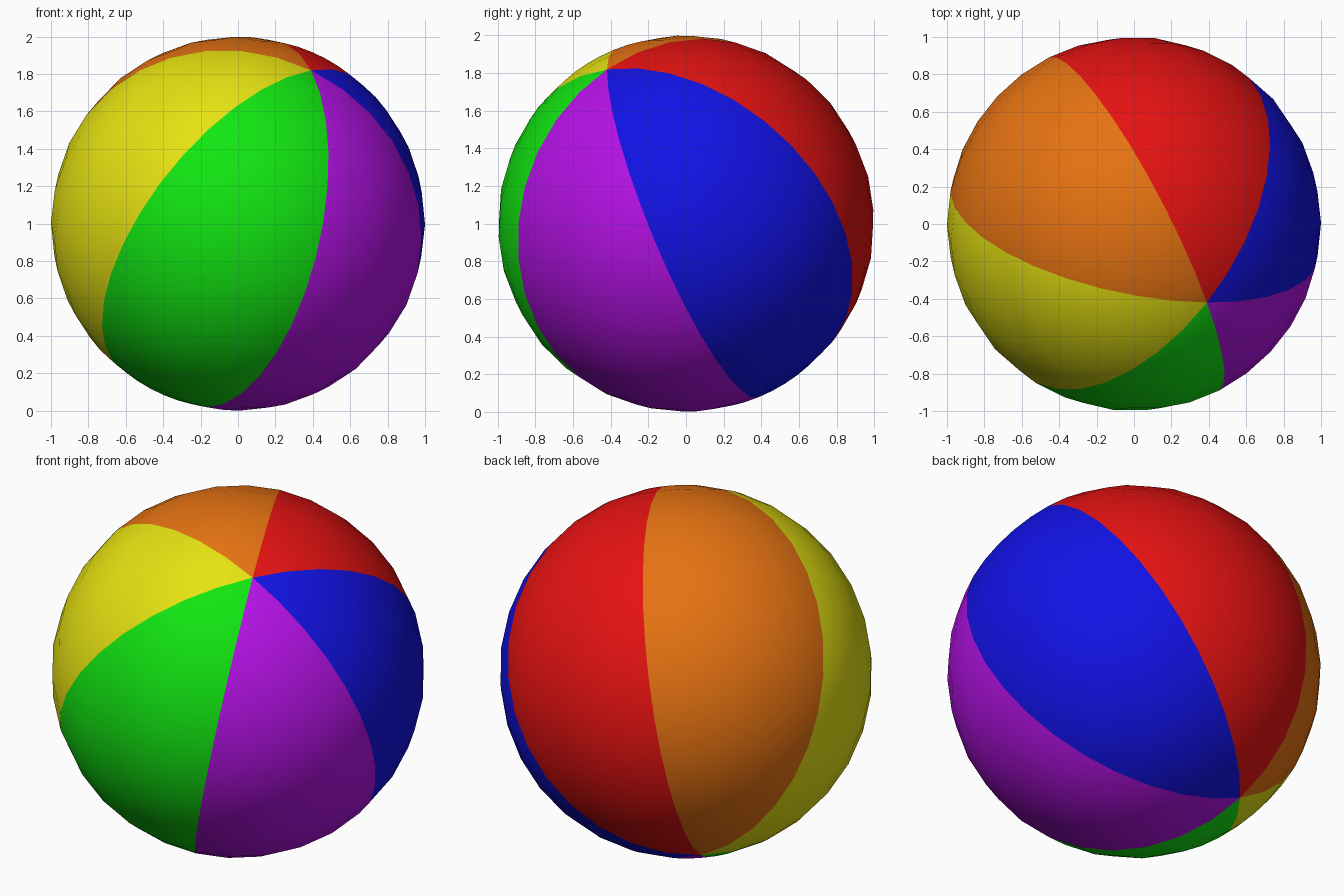
import bpy, bmesh, math
from mathutils import Vector, Matrix

if "Cube" in bpy.data.objects:
    bpy.data.objects.remove(bpy.data.objects["Cube"])

RINGS, STEPS = 16, 5          # latitude bands, columns per coloured panel

# panel colours in order around the ball's axis
COLOURS = [
    ("orange", (0.79, 0.17, 0.006, 1)),
    ("yellow", (0.79, 0.76, 0.006, 1)),
    ("green", (0.006, 0.79, 0.006, 1)),
    ("purple", (0.46, 0.006, 0.79, 1)),
    ("blue", (0.006, 0.006, 0.79, 1)),
    ("red", (0.79, 0.006, 0.006, 1)),
]

mesh = bpy.data.meshes.new("beach_ball")
for name, rgba in COLOURS:
    mat = bpy.data.materials.new(name)
    mat.diffuse_color = rgba
    mat.use_nodes = True
    mat.node_tree.nodes["Principled BSDF"].inputs["Base Color"].default_value = mat.diffuse_color
    mesh.materials.append(mat)

# half-circle profile spun into a sphere
bm = bmesh.new()
arc = [bm.verts.new((math.sin(math.pi * i / RINGS), 0, math.cos(math.pi * i / RINGS)))
       for i in range(RINGS + 1)]
edges = [bm.edges.new(pair) for pair in zip(arc, arc[1:])]
bmesh.ops.spin(bm, geom=arc + edges, cent=(0, 0, 0), axis=(0, 0, 1),
               angle=math.tau, steps=STEPS * 6)
bmesh.ops.remove_doubles(bm, verts=bm.verts, dist=1e-4)
bmesh.ops.recalc_face_normals(bm, faces=bm.faces)

# six panels, coloured by angle around the axis
for f in bm.faces:
    c = f.calc_center_median()
    f.material_index = int((math.atan2(c.y, c.x) % math.tau) / (math.tau / 6)) % 6
    f.smooth = True

# tilt the axis towards the front right and stand the ball on the floor
pole = Vector((0.39, -0.42, 0.82)).normalized()
seam = Vector((-0.287, 0.79, 0.5415))
seam = (seam - pole * seam.dot(pole)).normalized()
side = pole.cross(seam)
tilt = Matrix((seam, side, pole)).transposed().to_4x4()
bm.transform(Matrix.Translation((0, 0, 1)) @ tilt)
bm.to_mesh(mesh)
bm.free()

ball = bpy.data.objects.new("beach_ball", mesh)
bpy.context.collection.objects.link(ball)
